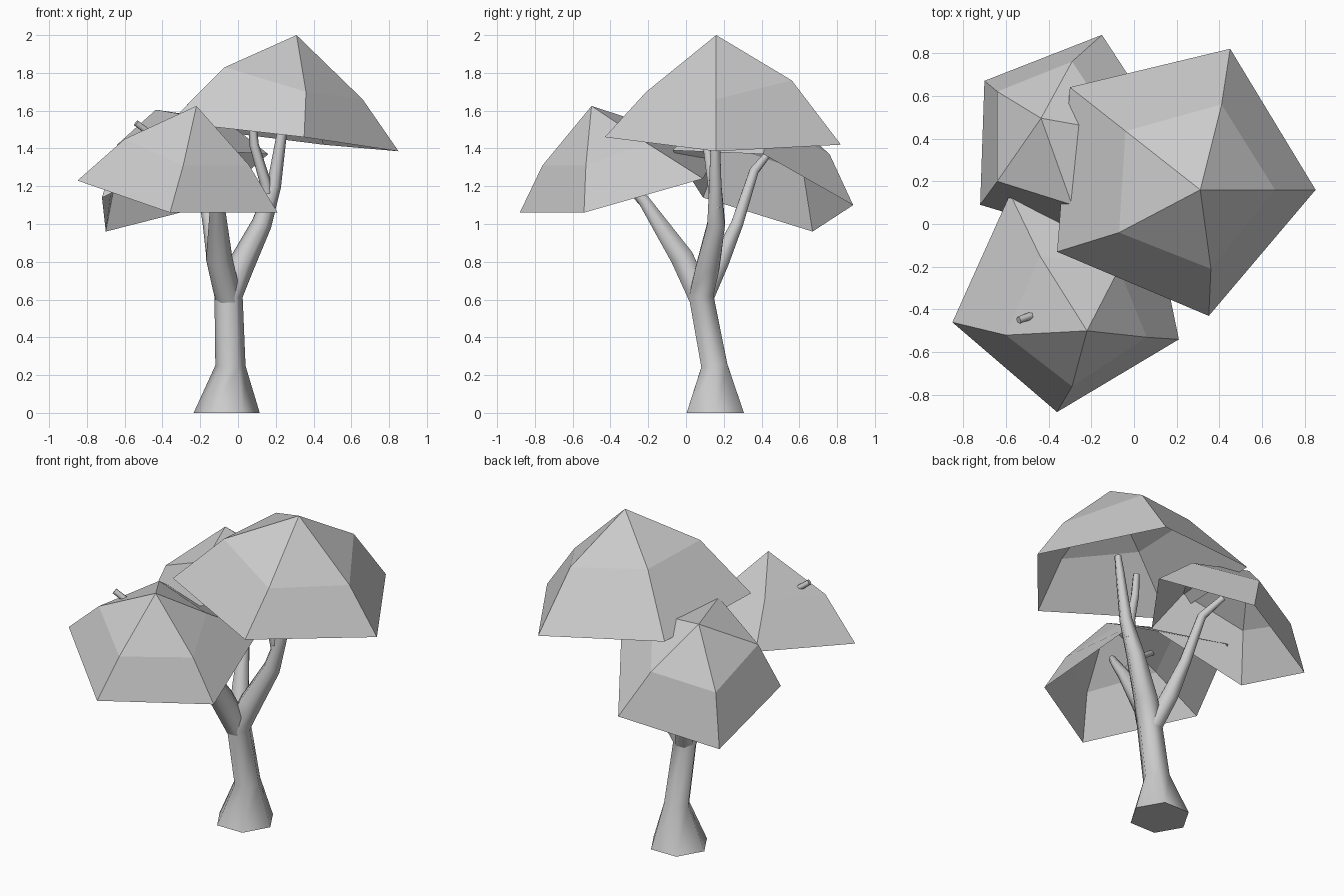
import bpy, bmesh, math
from mathutils import Vector

if "Cube" in bpy.data.objects:
    bpy.data.objects.remove(bpy.data.objects["Cube"])


def finish(bm, name, smooth):
    bmesh.ops.recalc_face_normals(bm, faces=bm.faces)
    me = bpy.data.meshes.new(name)
    bm.to_mesh(me)
    bm.free()
    ob = bpy.data.objects.new(name, me)
    bpy.context.collection.objects.link(ob)
    for p in me.polygons:
        p.use_smooth = smooth
    return ob


def tube(name, path, sides=6):
    """Tapered smooth tube through (x, y, z, radius) points."""
    bm = bmesh.new()
    pts = [Vector(p[:3]) for p in path]
    rings = []
    for i, p in enumerate(pts):
        t = (pts[min(i + 1, len(pts) - 1)] - pts[max(i - 1, 0)]).normalized()
        if p.z == 0:
            t = Vector((0, 0, 1))
        u = (Vector((1, 0, 0)) - t * t.x).normalized()
        v = t.cross(u)
        ring = []
        for k in range(sides):
            a = 2 * math.pi * k / sides
            ring.append(bm.verts.new(p + path[i][3] * (u * math.cos(a) + v * math.sin(a))))
        rings.append(ring)
    for a, b in zip(rings, rings[1:]):
        for k in range(sides):
            j = (k + 1) % sides
            bm.faces.new((a[k], a[j], b[j], b[k]))
    caps = [bm.faces.new(rings[0]), bm.faces.new(rings[-1])]
    ob = finish(bm, name, True)
    for p in ob.data.polygons:
        if len(p.vertices) == sides:
            p.use_smooth = False
    return ob


def canopy(name, apex, mid, rim):
    """Open five-ribbed faceted dome."""
    bm = bmesh.new()
    top = bm.verts.new(apex)
    m = [bm.verts.new(p) for p in mid]
    r = [bm.verts.new(p) for p in rim]
    for k in range(5):
        j = (k + 1) % 5
        bm.faces.new((top, m[k], m[j]))
        bm.faces.new((m[k], r[k], r[j], m[j]))
    return finish(bm, name, False)


# Flared trunk running into the tall right limb
tube("trunk", [(-.06, .155, 0, .175), (-.04, .15, .25, .08), (-.05, .08, .62, .075),
               (.01, .115, .77, .072), (.125, .16, 1.0, .054), (.19, .155, 1.2, .038),
               (.235, .155, 1.5, .026), (.25, .155, 1.6, .02)])
# Side limbs
tube("upper_fork", [(.165, .16, 1.08, .035), (.145, .14, 1.22, .03),
                    (.085, .11, 1.42, .025), (.075, .11, 1.56, .02)])
tube("front_branch", [(-.05, .08, .6, .07), (-.1, -.02, .82, .07),
                      (-.11, -.22, 1.12, .036), (-.12, -.31, 1.24, .025), (-.14, -.36, 1.3, .02)])
tube("front_twig", [(-.11, -.2, 1.09, .028), (-.2, -.32, 1.21, .024),
                    (-.4, -.4, 1.43, .019), (-.54, -.45, 1.535, .017)])
tube("back_branch", [(-.05, .09, .6, .06), (-.11, .18, .8, .055), (-.15, .27, 1.0, .037),
                     (-.2, .36, 1.28, .028), (-.28, .45, 1.39, .02)])

# Leaf canopies
canopy("large_canopy", (.31, .16, 2.0),
       [(.66, .16, 1.66), (.36, -.21, 1.70), (-.07, -.04, 1.83), (-.04, .435, 1.82), (.41, .56, 1.76)],
       [(.85, .16, 1.385), (.35, -.43, 1.46), (-.36, -.13, 1.54), (-.30, .64, 1.515), (.45, .82, 1.42)])
canopy("front_canopy", (-.22, -.5, 1.625),
       [(-.60, -.52, 1.45), (-.29, -.76, 1.31), (.06, -.53, 1.31), (-.07, -.21, 1.43), (-.44, -.15, 1.51)],
       [(-.85, -.46, 1.23), (-.36, -.88, 1.06), (.21, -.54, 1.06), (.08, .09, 1.24), (-.58, .14, 1.335)])
canopy("back_canopy", (-.435, .495, 1.605),
       [(-.64, .62, 1.28), (-.29, .76, 1.37), (-.07, .43, 1.55), (-.29, .09, 1.58), (-.64, .20, 1.42)],
       [(-.70, .67, .96), (-.15, .885, 1.10), (.16, .41, 1.37), (-.19, -.07, 1.39), (-.72, .09, 1.14)])
